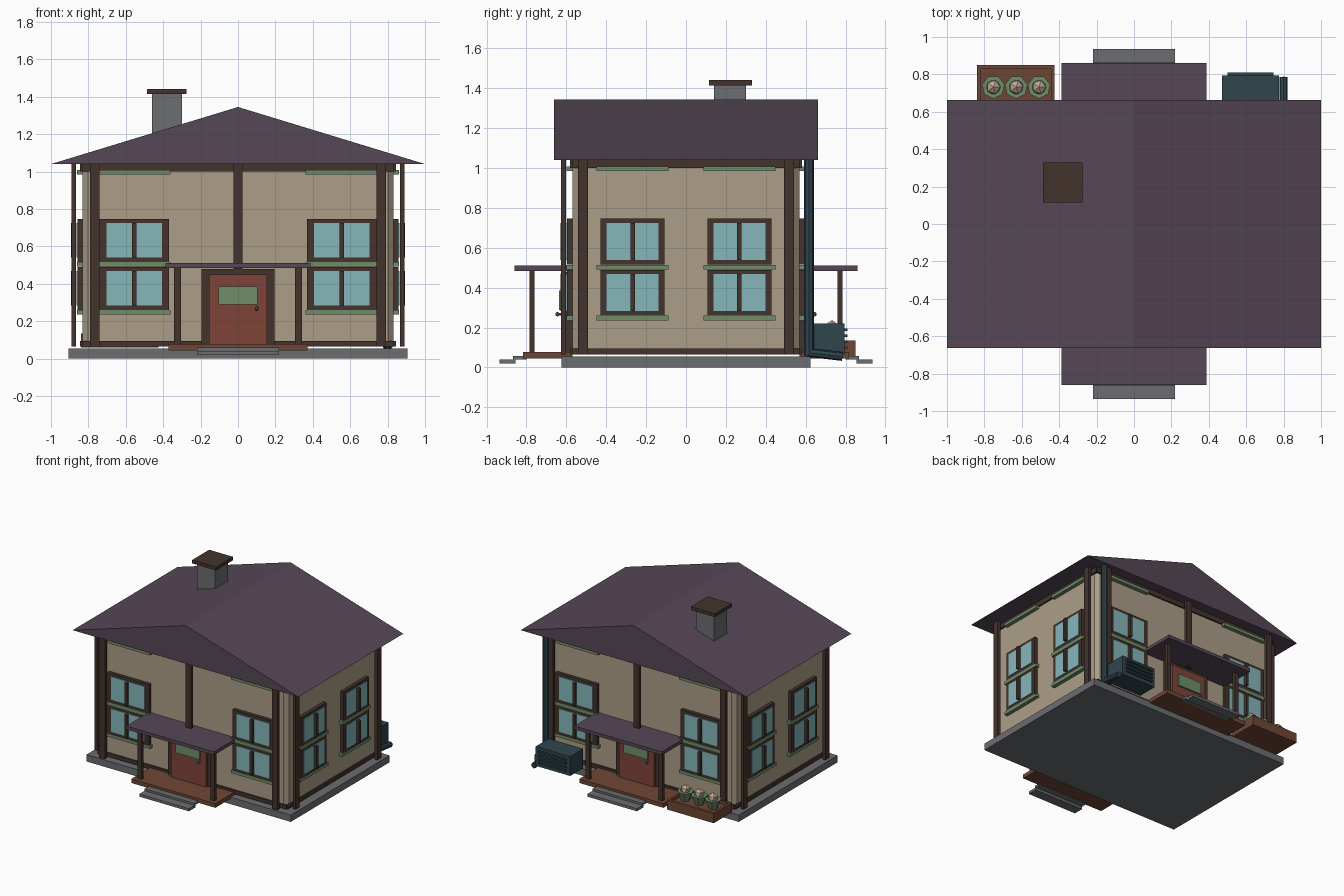
import bpy, bmesh
from mathutils import Vector, Matrix

if "Cube" in bpy.data.objects:
    bpy.data.objects.remove(bpy.data.objects["Cube"])


def mat(name, r, g, b):
    m = bpy.data.materials.new(name)
    lin = [((c / 255 + 0.055) / 1.055) ** 2.4 for c in (r, g, b)]
    m.diffuse_color = (*lin, 1)
    m.use_nodes = True
    m.node_tree.nodes["Principled BSDF"].inputs["Base Color"].default_value = m.diffuse_color
    return m


WALL = mat("plaster", 172, 158, 136)
TIMBER = mat("dark timber", 67, 52, 44)
ROOF = mat("purple roof", 85, 71, 85)
STONE = mat("grey stone", 108, 109, 113)
GLASS = mat("window glass", 134, 183, 187)
GREEN = mat("green paint", 112, 141, 105)
RED = mat("red door", 126, 68, 57)
BROWN = mat("brown wood", 110, 70, 53)
TEAL = mat("dark teal metal", 48, 69, 77)
BUD = mat("pale blossom", 192, 172, 148)


def finish(name, bm, m):
    bmesh.ops.recalc_face_normals(bm, faces=bm.faces)
    me = bpy.data.meshes.new(name)
    bm.to_mesh(me)
    bm.free()
    me.materials.append(m)
    ob = bpy.data.objects.new(name, me)
    bpy.context.collection.objects.link(ob)
    return ob


def box(name, x, y, z, m):
    """Box from (min, max) pairs."""
    bm = bmesh.new()
    bmesh.ops.create_cube(bm, size=1)
    for v in bm.verts:
        v.co = Vector([(a + b) / 2 + c * (b - a) for (a, b), c in zip((x, y, z), v.co)])
    return finish(name, bm, m)


def prism(name, p, q, r1, r2, sides, m):
    """Cone or cylinder between two points."""
    p, q = Vector(p), Vector(q)
    rot = (q - p).to_track_quat('Z', 'Y').to_matrix().to_4x4()
    bm = bmesh.new()
    bmesh.ops.create_cone(bm, cap_ends=True, segments=sides, radius1=r1, radius2=r2,
                          depth=(q - p).length, matrix=Matrix.Translation((p + q) / 2) @ rot)
    return finish(name, bm, m)


def ball(name, c, r, m, sub=1):
    bm = bmesh.new()
    bmesh.ops.create_icosphere(bm, subdivisions=sub, radius=r, matrix=Matrix.Translation(c))
    return finish(name, bm, m)


# Base slab and wall block with cut corners
box("base_slab", (-.905, .905), (-.625, .625), (0, .055), STONE)
walls = box("walls", (-.832, .832), (-.57, .57), (.067, 1.04), WALL)
bm = bmesh.new()
bm.from_mesh(walls.data)
corners = [e for e in bm.edges if abs(e.verts[0].co.z - e.verts[1].co.z) > .5]
bmesh.ops.bevel(bm, geom=corners, offset=.03, segments=1, affect='EDGES')
bm.to_mesh(walls.data)
bm.free()

# Gable roof
bm = bmesh.new()
ends = [[bm.verts.new((x, y, z)) for x, z in ((-1, 1.04), (1, 1.04), (0, 1.345))]
        for y in (-.663, .663)]
for e in ends:
    bm.faces.new(e)
for i in range(3):
    j = (i + 1) % 3
    bm.faces.new((ends[0][i], ends[0][j], ends[1][j], ends[1][i]))
finish("roof", bm, ROOF)

# Chimney
box("chimney", (-.46, -.30), (.14, .30), (1.1, 1.42), STONE)
box("chimney_cap", (-.487, -.275), (.115, .33), (1.415, 1.442), TIMBER)


def facade(side, d0):
    """Returns a box maker in wall space: u along the wall, d outward, z up."""
    def put(name, u, d, z, m):
        lo, hi = d0 + d[0], d0 + d[1]
        flip = (-u[1], -u[0])
        x, y = {"front": (u, (-hi, -lo)), "back": (flip, (lo, hi)),
                "right": ((lo, hi), u), "left": ((-hi, -lo), flip)}[side]
        return box(side + "_" + name, x, y, z, m)
    return put


def around(c, w):
    return (c - w / 2, c + w / 2)


# Timber, windows and sills on all four walls
for side in ("front", "back", "right", "left"):
    long = side in ("front", "back")
    put = facade(side, .57 if long else .832)
    half = .835 if long else .572
    uc, fw, gw, sw = (.555, .37, .295, .39) if long else (.268, .32, .26, .36)
    post = .765 if long else .517
    put("baseboard", (-half, half), (-.005, .012), (.065, .095), TIMBER)
    put("top_beam", (-half, half), (-.005, .012), (1.0, 1.04), TIMBER)
    for s in (-1, 1):
        put("corner_post", around(s * post, .05), (.033, .058), (.065, 1.04), TIMBER)
        for z in (.375, .632):
            put("window_frame", around(s * uc, fw), (0, .027), around(z, .23), TIMBER)
            put("window_glass", around(s * uc, gw), (.02, .032), around(z, .185), GLASS)
            put("window_mullion", around(s * uc, .022), (.036, .06), around(z, .185), TIMBER)
        for z in (.248, .503, .997):
            put("sill", around(s * uc, sw), (0, .03), around(z, .024), GREEN)
    if not long:
        continue
    put("centre_post", (-.025, .025), (.033, .058), (.48, 1.04), TIMBER)
    # Door
    put("door_frame", (-.196, .196), (0, .035), (.075, .48), TIMBER)
    put("door", (-.155, .155), (.03, .055), (.075, .45), RED)
    put("door_panel", (-.105, .105), (.055, .068), (.288, .385), GREEN)
    sx, sy = (1, -1) if side == "front" else (-1, 1)
    prism(side + "_handle_stem", (sx * .1, sy * .62, .267), (sx * .1, sy * .645, .267),
          .006, .006, 8, STONE)
    ball(side + "_door_handle", (sx * .1, sy * .645, .267), .012, STONE)
    # Porch
    put("porch_canopy", (-.388, .388), (-.005, .29), (.485, .512), ROOF)
    put("porch_deck", (-.372, .372), (0, .248), (.044, .077), BROWN)
    for s in (-1, 1):
        put("porch_post", around(s * .323, .036), (.19, .215), (.07, .49), TIMBER)
    put("upper_step", (-.22, .22), (.23, .297), (.04, .058), STONE)
    put("lower_step", (-.22, .22), (.285, .365), (.02, .041), STONE)

# Planter box behind the house, open on top
px, py, pz = (-.84, -.425), (.615, .85), (.058, .135)
t = .02
box("planter_soil", (px[0] + t, px[1] - t), (py[0] + t, py[1] - t), (pz[0], .11), BROWN)
for y in ((py[0], py[0] + t), (py[1] - t, py[1])):
    box("planter_long_side", px, y, pz, BROWN)
for x in ((px[0], px[0] + t), (px[1] - t, px[1])):
    box("planter_short_side", x, (py[0] + t, py[1] - t), pz, BROWN)
for x in (-.752, -.63, -.508):
    prism("plant_leaves", (x, .732, .105), (x, .732, .185), .03, .062, 7, GREEN)
    ball("plant_blossom", (x, .732, .195), .042, BUD)

# Cooling unit with slats
box("cooling_unit", (.47, .775), (.63, .795), (.065, .22), TEAL)
for i in range(4):
    box("cooling_slat", (.5, .745), (.795, .81), around(.1 + i * .03, .012), TEAL)

# Downspout
prism("downspout", (.8, .617, .06), (.8, .617, 1.04), .025, .025, 8, TEAL)
prism("downspout_foot", (.8, .61, .075), (.8, .785, .055), .022, .022, 8, TEAL)
